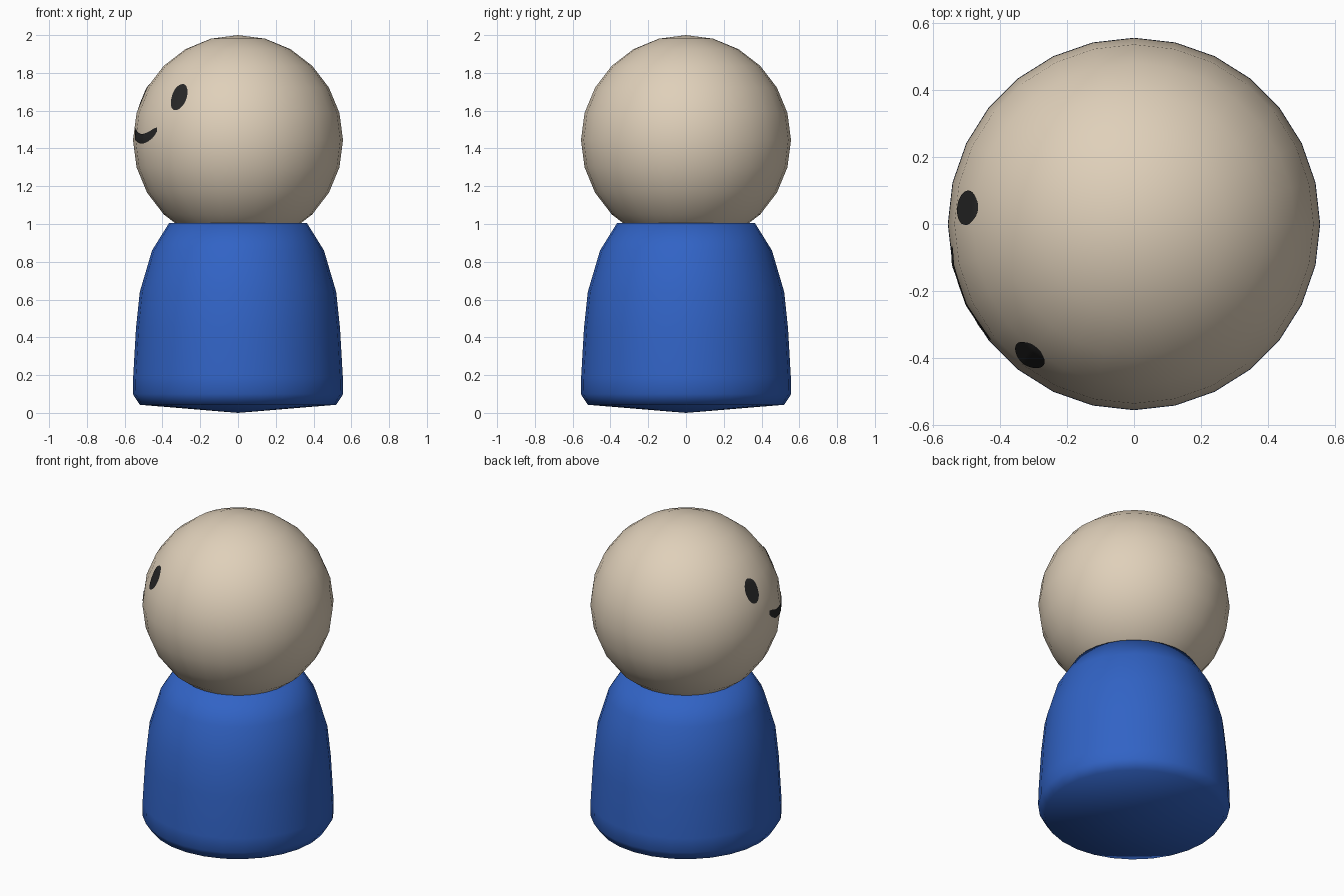
import bpy, bmesh, math
from mathutils import Vector

cube = bpy.data.objects.get("Cube")
if cube:
    bpy.data.objects.remove(cube, do_unlink=True)

SIDES = 28
HEAD_R = 0.556
HEAD_CENTRE = Vector((0, 0, 1.444))
FACE_ANGLE = math.radians(203)


def material(name, rgb):
    mat = bpy.data.materials.new(name)
    mat.use_nodes = True
    colour = (*rgb, 1)
    mat.diffuse_color = colour
    bsdf = next(n for n in mat.node_tree.nodes if n.type == "BSDF_PRINCIPLED")
    bsdf.inputs["Base Color"].default_value = colour
    return mat


def finish(name, bm, mat):
    for face in bm.faces:
        face.smooth = True
    mesh = bpy.data.meshes.new(name)
    bm.to_mesh(mesh)
    bm.free()
    mesh.materials.append(mat)
    obj = bpy.data.objects.new(name, mesh)
    bpy.context.collection.objects.link(obj)
    return obj


def lathe(name, profile, mat):
    bm = bmesh.new()
    verts = [bm.verts.new((r, 0, z)) for r, z in profile]
    edges = [bm.edges.new(pair) for pair in zip(verts, verts[1:])]
    bmesh.ops.spin(bm, geom=verts + edges, cent=(0, 0, 0), axis=(0, 0, 1),
                   angle=math.tau, steps=SIDES, use_merge=True)
    bmesh.ops.remove_doubles(bm, verts=bm.verts[:], dist=0.0005)
    bmesh.ops.recalc_face_normals(bm, faces=bm.faces[:])
    return finish(name, bm, mat)


def on_head(angle, height):
    """Point on the head from a compass angle and a height above its centre."""
    ring = math.sqrt(HEAD_R ** 2 - height ** 2)
    return HEAD_CENTRE + Vector((ring * math.cos(angle), ring * math.sin(angle), height))


def hug_head(obj):
    wrap = obj.modifiers.new("hug_head", "SHRINKWRAP")
    wrap.target = head
    wrap.wrap_mode = "ABOVE_SURFACE"
    wrap.offset = 0.003


def eye(name, angle):
    bm = bmesh.new()
    centre = on_head(angle, 0.23)
    out = (centre - HEAD_CENTRE).normalized()
    side = Vector((-math.sin(angle), math.cos(angle), 0))
    up = out.cross(side)
    bmesh.ops.create_grid(bm, x_segments=12, y_segments=12, size=1)
    for v in bm.verts:
        # square grid rounded into an oval
        x, y = v.co.x, v.co.y
        u = x * math.sqrt(1 - y * y / 2)
        w = y * math.sqrt(1 - x * x / 2)
        p = centre + side * u * 0.052 + up * w * 0.077
        v.co = HEAD_CENTRE + (p - HEAD_CENTRE).normalized() * HEAD_R
    hug_head(finish(name, bm, black))


def smile(name):
    bm = bmesh.new()
    bmesh.ops.create_grid(bm, x_segments=24, y_segments=3, size=1)
    for v in bm.verts:
        t = v.co.x
        half = 0.026 * math.sqrt(max(0.15, 1 - t ** 6))
        angle = FACE_ANGLE + math.radians(16) * t - v.co.y * half * 0.3 * t
        v.co = on_head(angle, 0.007 + 0.05 * t * t + half * v.co.y)
    hug_head(finish(name, bm, black))


skin = material("warm_beige", (0.74, 0.63, 0.49))
blue = material("royal_blue", (0.031, 0.125, 0.56))
black = material("black", (0.02, 0.02, 0.02))

# bell-shaped body with a shallow cone underneath
lathe("body", [(0, 0), (0.52, 0.043), (0.557, 0.10), (0.555, 0.19),
               (0.54, 0.45), (0.52, 0.64), (0.455, 0.86), (0.365, 1.005),
               (0, 1.005)], blue)

# round head
ball = bmesh.new()
bmesh.ops.create_uvsphere(ball, u_segments=SIDES, v_segments=12, radius=HEAD_R)
bmesh.ops.translate(ball, verts=ball.verts[:], vec=HEAD_CENTRE)
head = finish("head", ball, skin)

# painted face
for label, turn in (("left_eye", 28.5), ("right_eye", -28.5)):
    eye(label, FACE_ANGLE + math.radians(turn))
smile("mouth")
